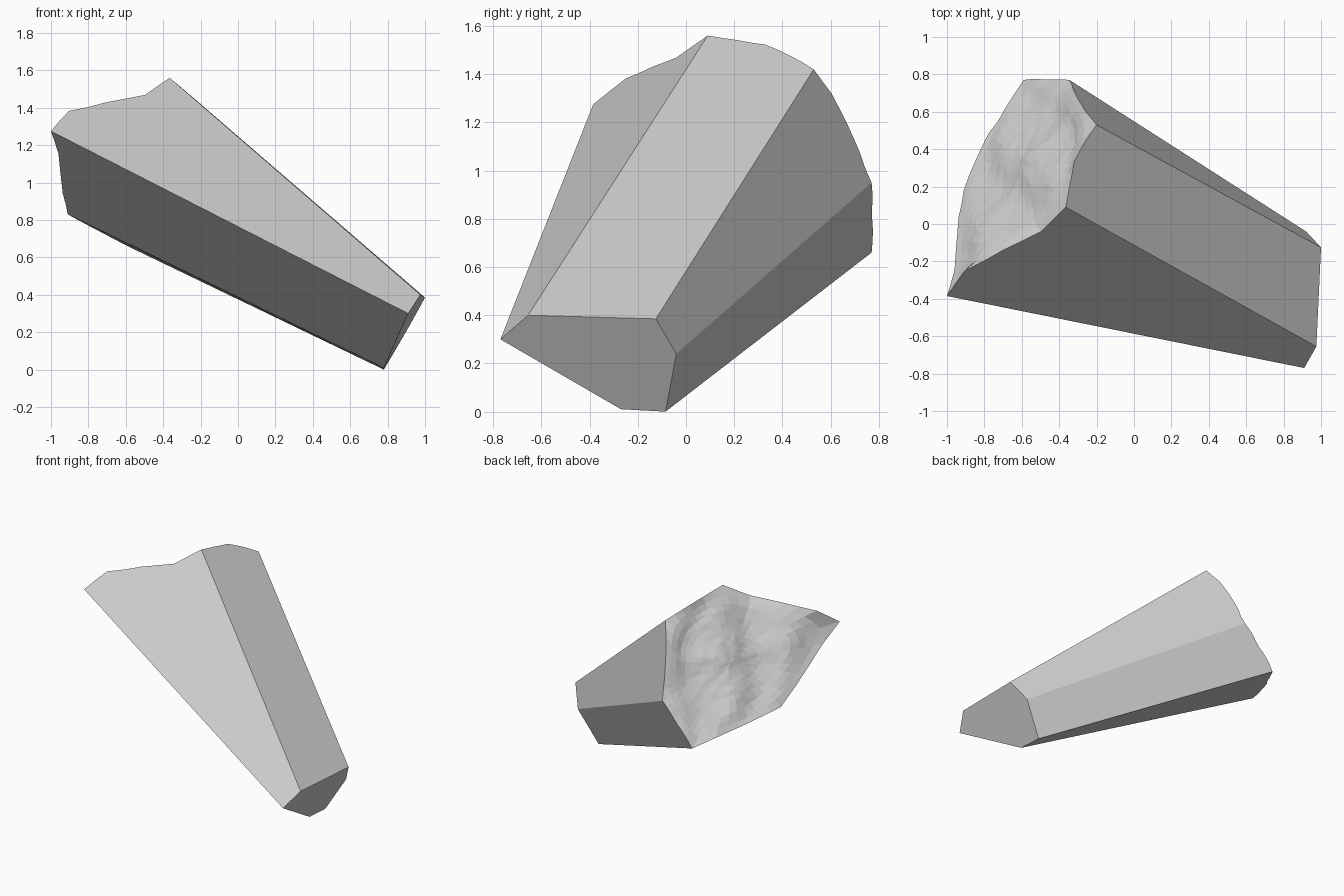
import bpy
import bmesh
import math
from mathutils import Vector, noise

cube = bpy.data.objects.get("Cube")
if cube:
    bpy.data.objects.remove(cube, do_unlink=True)

# Stone colour
stone = bpy.data.materials.new("pale_grey_stone")
stone.use_nodes = True
grey = (0.6, 0.6, 0.6, 1)
stone.diffuse_color = grey
stone.node_tree.nodes["Principled BSDF"].inputs["Base Color"].default_value = grey

# Six long edges of the tapered shard: cut tip corner, broken end corner
EDGES = [
    ((0.91, -0.77, 0.30), (-1.0, -0.385, 1.275)),
    ((0.975, -0.655, 0.40), (-0.365, 0.09, 1.56)),
    ((1.0, -0.125, 0.385), (-0.2, 0.53, 1.42)),
    ((0.92, -0.04, 0.24), (-0.345, 0.77, 0.95)),
    ((0.78, -0.085, 0.0), (-0.59, 0.77, 0.66)),
    ((0.78, -0.27, 0.01), (-0.91, 0.18, 0.83)),
]
EDGES = [(Vector(a), Vector(b)) for a, b in EDGES]

# How far the break runs past its corners on each side, at each quarter
BULGE = [
    (0, 0.035, 0.012, -0.018, 0),
    (0, 0.015, 0.028, 0.022, 0),
    (0, 0.018, 0.022, 0.012, 0),
    (0, 0.004, 0.003, 0.006, 0),
    (0, 0.008, 0.016, 0.014, 0),
    (0, 0.003, -0.003, -0.010, 0),
]
STEPS, RINGS = 8, 12


def rim_point(side, step):
    """Point on a side face where the break cuts it."""
    t = step / STEPS
    k = min(int(t * 4), 3)
    f = t * 4 - k
    s = 1 + BULGE[side][k] * (1 - f) + BULGE[side][k + 1] * f
    (a, a2), (b, b2) = EDGES[side], EDGES[(side + 1) % 6]
    p = a.lerp(a2, s).lerp(b.lerp(b2, s), t)
    if step:
        p += (a2 - a) * 0.004 * noise.noise(p * 16)
    return p


bm = bmesh.new()

# Tip and flat sides
tip = [bm.verts.new(a) for a, b in EDGES]
rim = [bm.verts.new(rim_point(i, j)) for i in range(6) for j in range(STEPS)]
count = len(rim)
bm.faces.new(tip)
for i in range(6):
    arc = [rim[(i * STEPS + j) % count] for j in range(STEPS + 1)]
    bm.faces.new([tip[(i + 1) % 6], tip[i]] + arc)

# Rough broken end: rings closing on a centre
centre = sum((v.co for v in rim), Vector()) / count
inner = {}
outer = rim
for r in range(1, RINGS):
    ring = [bm.verts.new(v.co.lerp(centre, r / RINGS)) for v in rim]
    inner.update({v: r / RINGS for v in ring})
    for j in range(count):
        n = (j + 1) % count
        bm.faces.new([outer[j], outer[n], ring[n], ring[j]])
    outer = ring
hub = bm.verts.new(centre)
inner[hub] = 1
for j in range(count):
    bm.faces.new([outer[j], outer[(j + 1) % count], hub])
for _ in range(30):
    bmesh.ops.smooth_vert(bm, verts=list(inner), factor=0.5,
                          use_axis_x=True, use_axis_y=True, use_axis_z=True)

# Ridges and chips on the break
axis = Vector((-0.8, 0.36, 0.49)).normalized()
for v, depth in inner.items():
    u = -(v.co.x + v.co.y) / math.sqrt(2)
    ridge = -0.022 * math.sin((u - 0.27) * math.tau / 0.45)
    chips = 0.016 * noise.noise(v.co * 6) + 0.006 * noise.noise(v.co * 20)
    v.co += axis * (ridge + chips) * min(1, depth * 4)

bmesh.ops.recalc_face_normals(bm, faces=bm.faces[:])
mesh = bpy.data.meshes.new("stone_shard")
bm.to_mesh(mesh)
bm.free()
mesh.materials.append(stone)
bpy.context.scene.collection.objects.link(bpy.data.objects.new("stone_shard", mesh))
